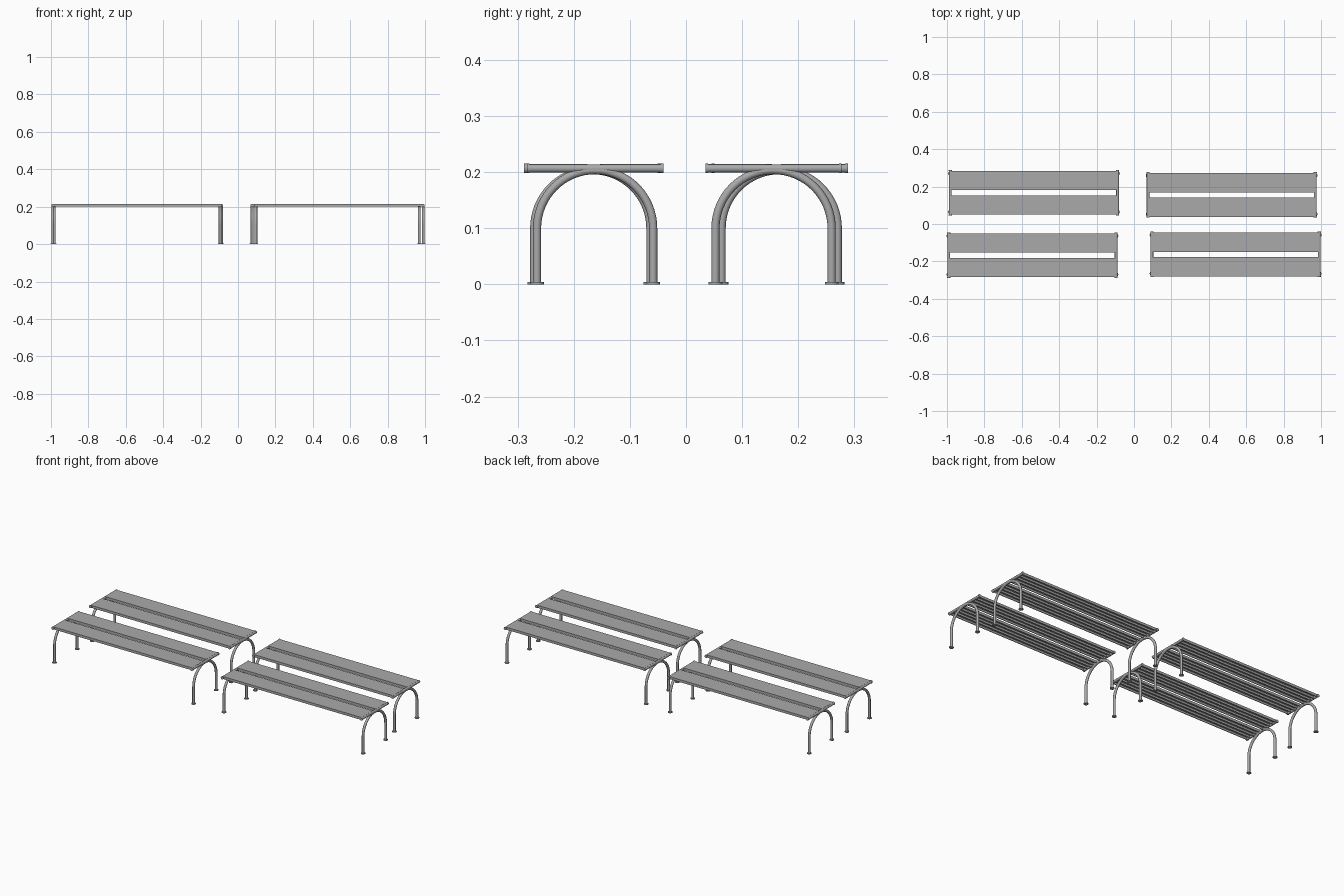
import bpy, bmesh, math
from mathutils import Matrix

cube = bpy.data.objects.get("Cube")
if cube:
    bpy.data.objects.remove(cube)

METAL = bpy.data.materials.new("grey_metal")
METAL.use_nodes = True
GREY = (0.4, 0.4, 0.4, 1)
METAL.diffuse_color = GREY
METAL.node_tree.nodes["Principled BSDF"].inputs["Base Color"].default_value = GREY

END_X = 0.447       # frame distance from bench centre
TUBE = 0.0073
ARCH_R = 0.1035
ARCH_Z = 0.1
BAR_Z = 0.2065
TOP_Z = 0.2145


def finish(name, bm, smooth=True):
    mesh = bpy.data.meshes.new(name)
    bmesh.ops.recalc_face_normals(bm, faces=bm.faces)
    bm.to_mesh(mesh)
    bm.free()
    mesh.materials.append(METAL)
    obj = bpy.data.objects.new(name, mesh)
    bpy.context.collection.objects.link(obj)
    if smooth:
        bpy.ops.object.select_all(action="DESELECT")
        obj.select_set(True)
        bpy.context.view_layer.objects.active = obj
        bpy.ops.object.shade_smooth_by_angle(angle=math.radians(40))
    return obj


def add_cylinder(bm, radius, length, centre, along_y=False):
    turn = Matrix.Rotation(math.pi / 2, 4, "X") if along_y else Matrix()
    bmesh.ops.create_cone(bm, cap_ends=True, segments=20, radius1=radius, radius2=radius,
                          depth=length, matrix=Matrix.Translation(centre) @ turn)


def make_arch(name):
    # Bent tube: leg, half circle, leg, swept as rings
    path = [(-ARCH_R, 0, math.pi)]
    for i in range(33):
        a = math.pi * (1 - i / 32)
        path.append((ARCH_R * math.cos(a), ARCH_Z + ARCH_R * math.sin(a), a))
    path.append((ARCH_R, 0, 0))
    bm = bmesh.new()
    rings = []
    for y, z, a in path:
        ring = []
        for k in range(16):
            t = math.tau * k / 16
            out = TUBE * math.cos(t)
            ring.append(bm.verts.new((TUBE * math.sin(t), y + out * math.cos(a), z + out * math.sin(a))))
        rings.append(ring)
    for r, s in zip(rings, rings[1:]):
        for k in range(16):
            n = (k + 1) % 16
            bm.faces.new((r[k], r[n], s[n], s[k]))
    # Foot discs
    for y in (-ARCH_R, ARCH_R):
        add_cylinder(bm, 0.0122, 0.004, (0, y, 0.002))
    return finish(name, bm)


def make_crossbar(name):
    bm = bmesh.new()
    add_cylinder(bm, 0.0073, 0.238, (0, 0, BAR_Z), True)
    # End caps
    for y in (-0.119, 0.119):
        add_cylinder(bm, 0.0085, 0.005, (0, y, BAR_Z), True)
    return finish(name, bm)


def make_plank(name):
    # Extruded board with ribs along its underside
    inner, outer, ribs, rib_w = 0.0135, 0.1175, 5, 0.004
    pitch = (outer - inner - rib_w) / (ribs - 1)
    profile = [(outer, TOP_Z), (inner, TOP_Z)]
    for i in range(ribs):
        y = inner + i * pitch
        profile += [(y, 0.2), (y + rib_w, 0.2)]
        if i < ribs - 1:
            profile += [(y + rib_w, 0.211), (y + pitch, 0.211)]
    bm = bmesh.new()
    face = bm.faces.new([bm.verts.new((-END_X, y, z)) for y, z in profile])
    ext = bmesh.ops.extrude_face_region(bm, geom=[face])
    moved = [v for v in ext["geom"] if isinstance(v, bmesh.types.BMVert)]
    bmesh.ops.translate(bm, verts=moved, vec=(2 * END_X, 0, 0))
    return finish(name, bm, smooth=False)


def place(source, name, x, y, turn=0):
    obj = bpy.data.objects.new(name, source.data)
    obj.location = (x, y, 0)
    obj.rotation_euler.z = turn
    bpy.context.collection.objects.link(obj)


# Shared parts, then four benches
arch, crossbar, plank = make_arch("arch_leg"), make_crossbar("crossbar"), make_plank("plank")
benches = {
    "back_right": (-0.535, 0.167),
    "back_left": (0.522, 0.156),
    "front_right": (-0.543, -0.167),
    "front_left": (0.543, -0.162),
}
for label, (x, y) in benches.items():
    for side, sx in (("left", 1), ("right", -1)):
        place(arch, f"{label}_bench_{side}_arch_leg", x + sx * END_X, y)
        place(crossbar, f"{label}_bench_{side}_crossbar", x + sx * END_X, y)
    place(plank, f"{label}_bench_back_plank", x, y)
    place(plank, f"{label}_bench_front_plank", x, y, math.pi)
for part in (arch, crossbar, plank):
    bpy.data.objects.remove(part)
